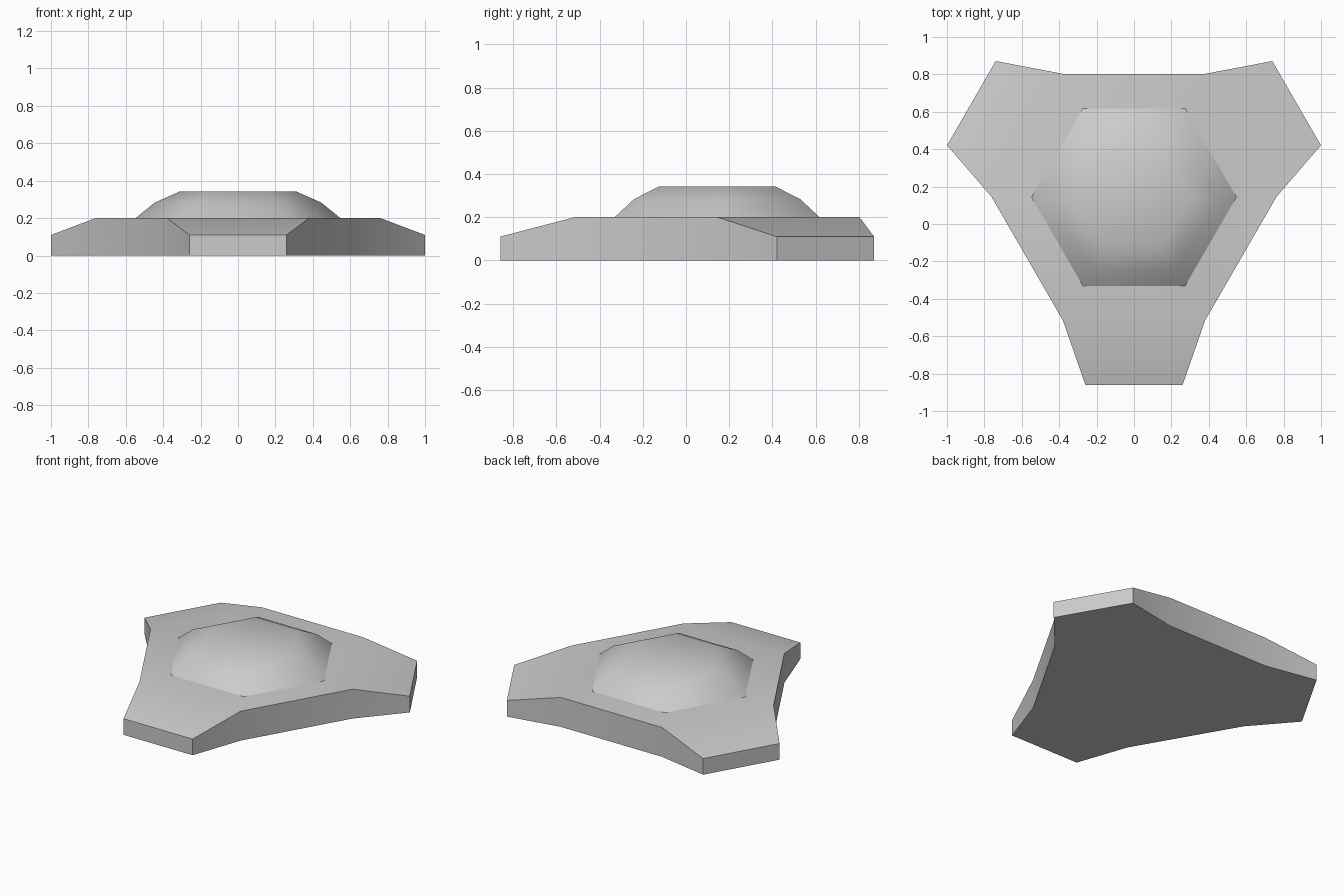
import bpy, bmesh, math
from mathutils import Matrix, Vector

cube = bpy.data.objects.get("Cube")
if cube:
    bpy.data.objects.remove(cube, do_unlink=True)

CENTRE_Y = 0.144
GREY = (0.6, 0.6, 0.6, 1)

mat = bpy.data.materials.new("plain grey")
mat.use_nodes = True
mat.diffuse_color = GREY
mat.node_tree.nodes["Principled BSDF"].inputs["Base Color"].default_value = GREY


def finish(bm, name, angle):
    """Turn a bmesh into a shaded, coloured object."""
    bmesh.ops.recalc_face_normals(bm, faces=bm.faces)
    mesh = bpy.data.meshes.new(name)
    bm.to_mesh(mesh)
    bm.free()
    mesh.materials.append(mat)
    obj = bpy.data.objects.new(name, mesh)
    obj.location.y = CENTRE_Y
    bpy.context.collection.objects.link(obj)
    bpy.ops.object.select_all(action="DESELECT")
    obj.select_set(True)
    bpy.context.view_layer.objects.active = obj
    bpy.ops.object.shade_smooth_by_angle(angle=math.radians(angle))
    return obj


# Three-armed base: one arm outline turned about the centre
ARM = [(-0.38, -0.66, 0.2), (-0.26, -1.004, 0.11),
       (0.26, -1.004, 0.11), (0.38, -0.66, 0.2)]
bm = bmesh.new()
top, bottom = [], []
for i in range(3):
    turn = Matrix.Rotation(math.radians(120 * i), 3, "Z")
    for point in ARM:
        p = turn @ Vector(point)
        top.append(bm.verts.new(p))
        bottom.append(bm.verts.new((p.x, p.y, 0)))
n = len(top)
for i in range(n):
    j = (i + 1) % n
    bm.faces.new((bottom[i], bottom[j], top[j], top[i]))
for i in range(0, n, 4):
    bm.faces.new(top[i:i + 4])
bm.faces.new([v for i in range(0, n, 4) for v in (top[i], top[i + 3])])
bm.faces.new(bottom)
finish(bm, "three_armed_base", 30)

# Low hexagonal dome: stacked rings with a flat cap
RINGS = [(0.55, 0.198), (0.445, 0.283), (0.31, 0.343)]
bm = bmesh.new()
rings = []
for radius, z in RINGS:
    rings.append([bm.verts.new((radius * math.cos(k * math.pi / 3),
                                radius * math.sin(k * math.pi / 3), z))
                  for k in range(6)])
for low, high in zip(rings, rings[1:]):
    for k in range(6):
        m = (k + 1) % 6
        bm.faces.new((low[k], low[m], high[m], high[k]))
bm.faces.new(rings[-1])
finish(bm, "hexagonal_dome", 60)
